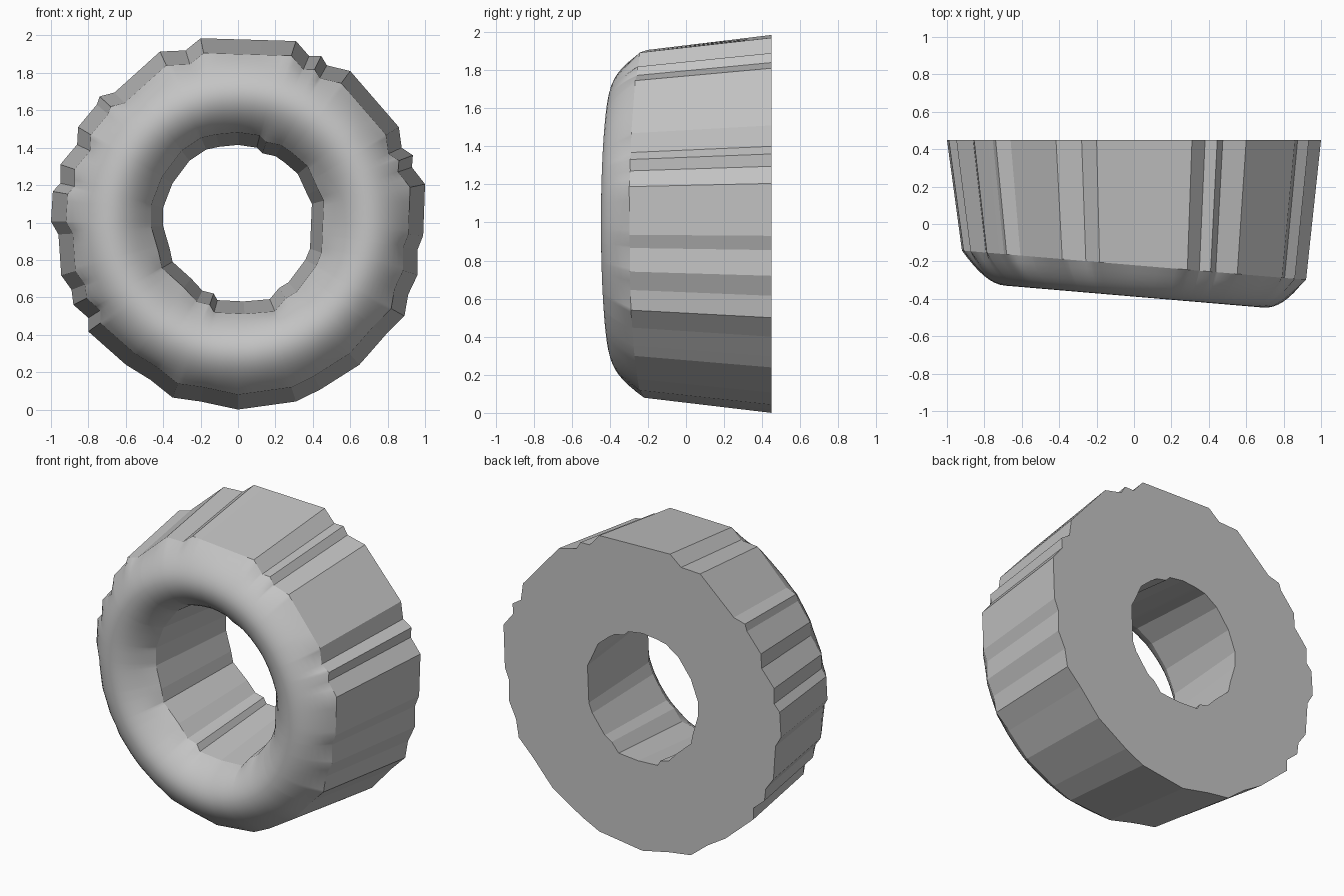
import bpy, bmesh, math

cube = bpy.data.objects.get("Cube")
if cube:
    bpy.data.objects.remove(cube, do_unlink=True)

CZ = 0.995  # height of the ring axis

# Irregular rims at the back plane, (x, z), clockwise from the top
OUTER = [(-.20, 1.985), (.31, 1.97), (.38, 1.89), (.445, 1.89), (.475, 1.84), (.60, 1.81),
         (.86, 1.51), (.875, 1.40), (.935, 1.36), (.93, 1.295), (1.0, 1.205), (.99, .93),
         (.96, .855), (.96, .72), (.91, .615), (.89, .50), (.79, .40), (.65, .24),
         (.44, .107), (.31, .043), (0, 0), (-.20, .043), (-.35, .064), (-.47, .16),
         (-.60, .24), (-.80, .417), (-.80, .49), (-.88, .56), (-.89, .64), (-.945, .717),
         (-.96, .936), (-1, 1.005), (-.99, 1.166), (-.95, 1.21), (-.95, 1.31), (-.90, 1.37),
         (-.86, 1.417), (-.855, 1.51), (-.755, 1.63), (-.74, 1.674), (-.66, 1.695),
         (-.417, 1.914), (-.28, 1.92)]
INNER = [(-.17, 1.39), (-.10, 1.405), (0, 1.415), (.10, 1.40), (.13, 1.37), (.20, 1.355),
         (.25, 1.32), (.32, 1.26), (.37, 1.15), (.395, 1.10), (.39, .98), (.385, .86),
         (.36, .80), (.27, .68), (.22, .65), (.17, .59), (.03, .578), (-.11, .585),
         (-.13, .62), (-.19, .635), (-.25, .70), (-.35, .79), (-.365, .86), (-.40, .98),
         (-.40, 1.08), (-.35, 1.21), (-.26, 1.33)]


def angle(p):
    return math.atan2(p[1] - CZ, p[0]) % math.tau


def radius_at(outline, a):
    """Distance from the axis to a polygon outline along angle a."""
    c, s = math.cos(a), math.sin(a)
    for p, q in zip(outline, outline[1:] + outline[:1]):
        pz, qz = p[1] - CZ, q[1] - CZ
        d0, d1 = c * pz - s * p[0], c * qz - s * q[0]
        if d0 * d1 <= 0 and d0 != d1:
            t = d0 / (d0 - d1)
            r = c * (p[0] + t * (q[0] - p[0])) + s * (pz + t * (qz - pz))
            if r > 0:
                return r
    return math.hypot(outline[0][0], outline[0][1] - CZ)


# Angles through every rim corner plus an even spread
raw = sorted([angle(p) for p in OUTER + INNER] + [math.tau * i / 48 for i in range(48)])
angles = [raw[0]]
for a in raw[1:]:
    if a - angles[-1] > 0.004:
        angles.append(a)

BACK, EDGE, DEPTH, SLANT = 0.45, -0.22, 0.168, 0.085
MID, HALF, STEPS = 0.69, 0.22, 16


def section(a):
    """Cross-section at one angle: back rim, rounded front, hole rim."""
    c, s = math.cos(a), math.sin(a)
    ro, ri = radius_at(OUTER, a), radius_at(INNER, a)
    dev_out, dev_in = ro * 0.92 - (MID + HALF), ri * 1.16 - (MID - HALF)
    pts = [(ro * c, BACK, CZ + ro * s)]
    for j in range(STEPS + 1):
        u = 1 - 2 * j / STEPS
        r = MID + u * HALF + u ** 4 * (dev_out if u > 0 else dev_in)
        y = EDGE - DEPTH * (1 - u * u) - SLANT * r * c
        pts.append((r * c, y, CZ + r * s))
    pts.append((ri * c, BACK, CZ + ri * s))
    return pts


# Tapered ring body
bm = bmesh.new()
rows = [[bm.verts.new(p) for p in section(a)] for a in angles]
n = len(rows[0])
for r0, r1 in zip(rows, rows[1:] + rows[:1]):
    for j in range(n):
        k = (j + 1) % n
        f = bm.faces.new((r0[j], r0[k], r1[k], r1[j]))
        f.smooth = 1 <= j <= STEPS  # rounded front only
bmesh.ops.recalc_face_normals(bm, faces=bm.faces[:])
mesh = bpy.data.meshes.new("ring_body")
bm.to_mesh(mesh)
bm.free()

# Plain grey material
grey = bpy.data.materials.new("light_grey")
grey.use_nodes = True
colour = (0.55, 0.55, 0.55, 1)
grey.diffuse_color = colour
grey.node_tree.nodes["Principled BSDF"].inputs["Base Color"].default_value = colour
mesh.materials.append(grey)

ring = bpy.data.objects.new("ring_body", mesh)
bpy.context.collection.objects.link(ring)
